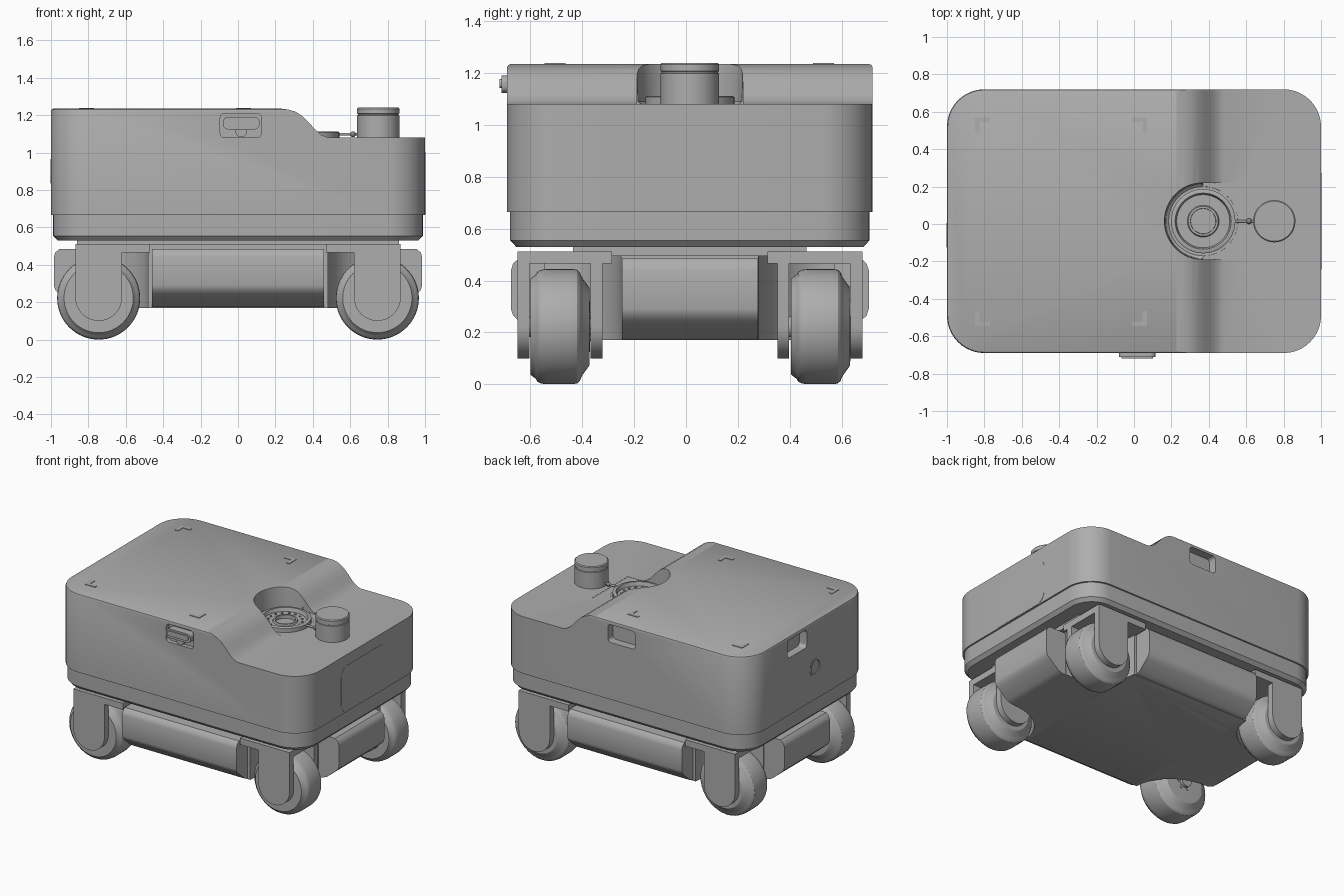
import bpy, bmesh, math

if bpy.data.objects.get("Cube"):
    bpy.data.objects.remove(bpy.data.objects["Cube"])

CY = 0.015  # middle of the body in y
GREY = (0.42, 0.42, 0.42, 1)
grey = bpy.data.materials.new("mid grey")
grey.use_nodes = True
grey.diffuse_color = GREY
grey.node_tree.nodes["Principled BSDF"].inputs["Base Color"].default_value = GREY


def finish(name, bm):
    bmesh.ops.recalc_face_normals(bm, faces=bm.faces)
    mesh = bpy.data.meshes.new(name)
    bm.to_mesh(mesh)
    bm.free()
    mesh.materials.append(grey)
    ob = bpy.data.objects.new(name, mesh)
    bpy.context.collection.objects.link(ob)
    smooth(ob)
    return ob


def activate(ob):
    bpy.ops.object.select_all(action="DESELECT")
    ob.select_set(True)
    bpy.context.view_layer.objects.active = ob


def smooth(ob):
    activate(ob)
    bpy.ops.object.shade_smooth_by_angle(angle=math.radians(32))


def loft(name, rings):
    """Skin a list of closed rings and cap both ends."""
    bm = bmesh.new()
    loops = [[bm.verts.new(p) for p in ring] for ring in rings]
    n = len(loops[0])
    for a, b in zip(loops, loops[1:]):
        for i in range(n):
            j = (i + 1) % n
            bm.faces.new((a[i], a[j], b[j], b[i]))
    bm.faces.new(loops[0])
    bm.faces.new(loops[-1])
    return finish(name, bm)


def prism(name, pts, axis, lo, hi):
    put = {"x": lambda u, v, w: (w, u, v),
           "y": lambda u, v, w: (u, w, v),
           "z": lambda u, v, w: (u, v, w)}[axis]
    return loft(name, [[put(u, v, w) for u, v in pts] for w in (lo, hi)])


def round_rect(cx, cy, hx, hy, r, seg=10):
    pts = []
    for k, (sx, sy) in enumerate(((1, 1), (-1, 1), (-1, -1), (1, -1))):
        for i in range(seg + 1):
            a = math.pi / 2 * (k + i / seg)
            pts.append((cx + sx * (hx - r) + r * math.cos(a),
                        cy + sy * (hy - r) + r * math.sin(a)))
    return pts


def lathe(name, profile, centre, axis="z", seg=48):
    """Rings of (radius, offset) about an axis through centre."""
    x, y, z = centre
    rings = []
    for r, h in profile:
        ring = []
        for i in range(seg):
            a = 2 * math.pi * i / seg
            u, v = r * math.cos(a), r * math.sin(a)
            ring.append({"x": (x + h, y + u, z + v),
                         "y": (x + u, y + h, z + v),
                         "z": (x + u, y + v, z + h)}[axis])
        rings.append(ring)
    return loft(name, rings)


def box(name, x0, x1, y0, y1, z0, z1):
    return prism(name, [(x0, y0), (x1, y0), (x1, y1), (x0, y1)], "z", z0, z1)


def cut(ob, tool):
    mod = ob.modifiers.new("cut", "BOOLEAN")
    mod.operation = "DIFFERENCE"
    mod.solver = "EXACT"
    mod.object = tool
    activate(ob)
    bpy.ops.object.modifier_apply(modifier=mod.name)
    bpy.data.objects.remove(tool)


def shell(name, levels):
    return loft(name, [[(x, y, z) for x, y in
                        round_rect(0, CY, 1 - d, 0.705 - d, 0.2 - d)]
                       for z, d in levels])


# Body shell: skirt below, main housing above
shell("lower_skirt", [(0.53, 0.035), (0.555, 0.012), (0.67, 0.012)])
body = shell("body_housing", [(0.665, 0), (1.222, 0), (1.231, 0.004), (1.235, 0.013)])

# Lowered deck with a curved step
step = [(0.22, 1.236), (0.27, 1.23), (0.31, 1.217), (0.345, 1.195), (0.38, 1.16),
        (0.415, 1.12), (0.445, 1.095), (0.48, 1.08), (1.1, 1.08), (1.1, 1.4), (0.22, 1.4)]
cut(body, prism("step_cutter", step, "y", -1, 1))

# Recess around the filler port, then the well for the port itself
cut(body, lathe("recess_cutter", [(0.185, 1.078), (0.2, 1.09), (0.205, 1.2), (0.212, 1.3)], (0.37, CY, 0)))
cut(body, box("slot_cutter", 0.37, 0.6, CY - 0.204, CY + 0.204, 1.0785, 1.3))
cut(body, lathe("well_cutter", [(0.15, 0.98), (0.15, 1.3)], (0.37, CY, 0)))

# Handle pockets: front, back and the tall end
cut(body, prism("front_pocket", round_rect(0.015, 1.145, 0.11, 0.065, 0.025), "y", -0.8, -0.66))
cut(body, prism("back_pocket", round_rect(0.015, 1.145, 0.11, 0.065, 0.025), "y", 0.66, 0.8))
cut(body, prism("end_pocket", round_rect(0.15, 1.145, 0.11, 0.065, 0.025), "x", -1.1, -0.94))
cut(body, lathe("socket_cutter", [(0.055, -0.1), (0.055, 0.03)], (-1, -0.06, 0.9), "x"))
smooth(body)

lathe("end_socket", [(0.065, 0), (0.065, -0.006), (0.048, -0.006), (0.044, 0.02), (0.02, 0.02),
                     (0.02, 0.0), (0.01, 0.0)], (-0.996, -0.06, 0.9), "x", 32)

# Latch in the front pocket
prism("front_latch", round_rect(0.017, 1.157, 0.098, 0.033, 0.028), "y", -0.712, -0.65)
prism("front_latch_grip", round_rect(0.017, 1.16, 0.085, 0.018, 0.016), "y", -0.72, -0.7)
lathe("front_latch_pin", [(0.03, 0), (0.03, 0.03)], (0.017, -0.69, 1.112), "y", 24)

# Service panel on the low end
prism("service_panel", round_rect(CY, 0.835, 0.257, 0.167, 0.07), "x", 0.99, 1.002)

# Corner markers on the lid
for cx, sx in ((-0.85, 1), (0.07, -1)):
    for cy, sy in ((0.57, -1), (-0.545, 1)):
        corner = [(0, 0), (0.08, 0), (0.08, 0.024), (0.024, 0.024), (0.024, 0.08), (0, 0.08)]
        prism("lid_marker", [(cx + sx * u, cy + sy * v) for u, v in corner], "z", 1.23, 1.239)

# Filler port with bolt ring
lathe("filler_port", [(0.172, 1.07), (0.172, 1.108), (0.165, 1.112), (0.15, 1.112), (0.142, 1.085),
                      (0.085, 1.085), (0.08, 1.095), (0.068, 1.095), (0.064, 1.0), (0.01, 1.0)],
      (0.37, CY, 0))
for i in range(16):
    a = math.tau * i / 16
    lathe("port_bolt", [(0.008, 1.08), (0.008, 1.091)],
          (0.37 + 0.115 * math.cos(a), CY + 0.115 * math.sin(a), 0), "z", 10)

# Filler cap parked on the deck, with its tether
lathe("filler_cap", [(0.113, 1.08), (0.113, 1.198), (0.109, 1.2), (0.109, 1.206), (0.113, 1.208),
                     (0.113, 1.234), (0.107, 1.24)], (0.75, CY, 0))
lathe("cap_tether", [(0.007, 0.52), (0.007, 0.65)], (0, CY, 1.098), "x", 12)
lathe("tether_bead", [(0.008, -0.014), (0.015, -0.006), (0.015, 0.006), (0.008, 0.014)],
      (0.615, CY, 1.098), "x", 16)

# Chassis: core with hollowed corners, and two crossing rounded pods
box("chassis_plate", -0.86, 0.86, CY - 0.45, CY + 0.45, 0.495, 0.54)
core = []
for sx, sy in ((1, 1), (-1, 1), (-1, -1), (1, -1)):
    arc = []
    for i in range(13):
        a = math.pi / 2 * i / 12
        arc.append((sx * (0.82 - 0.34 * math.sin(a)), CY + sy * (0.56 - 0.295 * math.cos(a))))
    core += arc if sx * sy > 0 else arc[::-1]
prism("chassis_core", core, "z", 0.17, 0.51)


def pod(name, axis, centre, reach, lo, hi):
    half = [(0.14, 0.17), (0.1, 0.185), (0.03, 0.245), (0.008, 0.265), (0, 0.29),
            (0, 0.44), (0.008, 0.465), (0.03, 0.485)]
    pts = [(centre + reach - d, z) for d, z in half]
    pts += [(centre - reach + d, z) for d, z in reversed(half)]
    return prism(name, pts, axis, lo, hi)


pod("cross_pod", "x", CY, 0.69, -0.46, 0.46)
pod("long_pod", "y", 0, 0.985, CY - 0.262, CY + 0.262)

# Wheels with their mounts
tyre = [(0.06, -0.112), (0.185, -0.112), (0.195, -0.1), (0.2, -0.092), (0.212, -0.085), (0.219, -0.072),
        (0.222, -0.05), (0.222, 0.05), (0.219, 0.068), (0.21, 0.078), (0.195, 0.084),
        (0.185, 0.09), (0.15, 0.115), (0.06, 0.118)]
for sx in (-1, 1):
    for sy in (-1, 1):
        x, y = sx * 0.745, CY + sy * 0.503
        lathe("wheel", tyre, (x, y, 0.222), "y", 64)
        for i in range(6):
            a = math.tau * i / 6
            lathe("hub_bolt", [(0.012, 0.11), (0.012, 0.122)],
                  (x + 0.05 * math.cos(a), y, 0.222 + 0.05 * math.sin(a)), "y", 10)
        lathe("axle", [(0.04, -0.14), (0.04, 0.14)], (x, y, 0.222), "y", 24)
        # U-shaped fork plate on the outer side
        plate = [(x - 0.125, 0.51), (x + 0.125, 0.51)]
        for i in range(17):
            a = math.pi * i / 16
            plate.append((x + 0.125 * math.cos(a), 0.225 - 0.125 * math.sin(a)))
        prism("fork_plate", plate, "y", *sorted((y + sy * 0.115, y + sy * 0.162)))
        if sx > 0:
            prism("inner_fork_plate", plate, "y", *sorted((y - sy * 0.12, y - sy * 0.165)))
        xs = sorted((sx * 0.47, sx * 0.87))
        ys = sorted((CY + sy * 0.3, y + sy * 0.162))
        box("fork_bridge", *xs, *ys, 0.465, 0.512)
